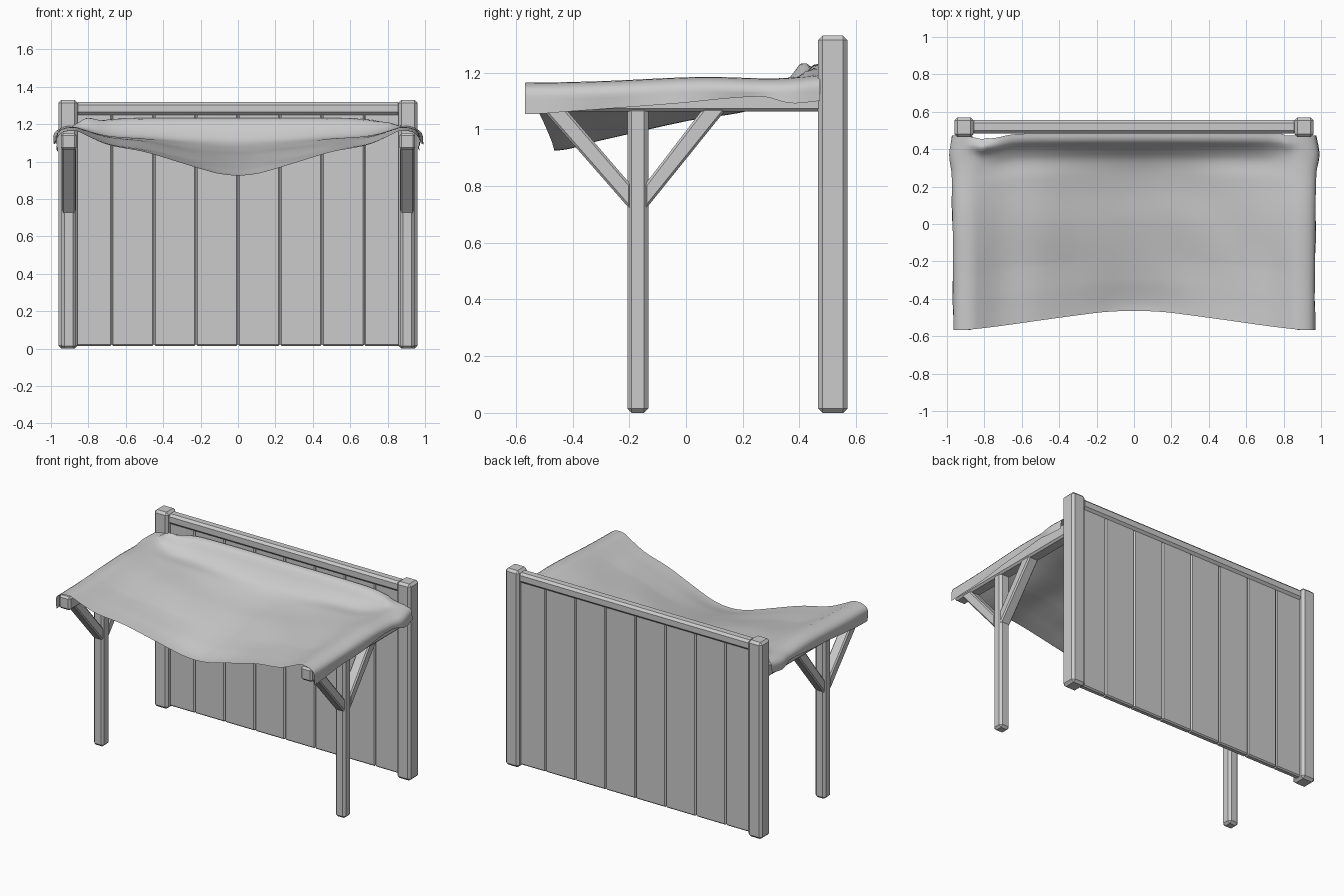
import bpy, bmesh, math

if "Cube" in bpy.data.objects:
    bpy.data.objects.remove(bpy.data.objects["Cube"])


def finish(obj, bevel):
    if bevel:
        m = obj.modifiers.new("bevel", 'BEVEL')
        m.width = bevel
        m.segments = 1
    return obj


def from_bmesh(name, bm, bevel=0.0):
    bmesh.ops.recalc_face_normals(bm, faces=bm.faces)
    mesh = bpy.data.meshes.new(name)
    bm.to_mesh(mesh)
    bm.free()
    obj = bpy.data.objects.new(name, mesh)
    bpy.context.collection.objects.link(obj)
    return finish(obj, bevel)


def box(name, x0, x1, y0, y1, z0, z1, bevel=0.012):
    bm = bmesh.new()
    bmesh.ops.create_cube(bm, size=1)
    for v in bm.verts:
        v.co = ((x0 + x1) / 2 + v.co.x * (x1 - x0),
                (y0 + y1) / 2 + v.co.y * (y1 - y0),
                (z0 + z1) / 2 + v.co.z * (z1 - z0))
    return from_bmesh(name, bm, bevel)


def prism(name, x0, x1, yz, bevel=0.008):
    bm = bmesh.new()
    face = bm.faces.new([bm.verts.new((x0, y, z)) for y, z in yz])
    new = bmesh.ops.extrude_face_region(bm, geom=[face])["geom"]
    for v in new:
        if isinstance(v, bmesh.types.BMVert):
            v.co.x = x1
    return from_bmesh(name, bm, bevel)


def curve(points, t):
    """Smooth cubic lookup through (t, value) points."""
    if t <= points[0][0]:
        return points[0][1]
    if t >= points[-1][0]:
        return points[-1][1]

    def slope(i):
        a, b = points[max(i - 1, 0)], points[min(i + 1, len(points) - 1)]
        return 0 if i == 0 else (b[1] - a[1]) / (b[0] - a[0])
    for i in range(len(points) - 1):
        (t0, a), (t1, b) = points[i], points[i + 1]
        if t <= t1:
            h = t1 - t0
            s = (t - t0) / h
            return ((2*s**3 - 3*s*s + 1) * a + (s**3 - 2*s*s + s) * h * slope(i)
                    + (3*s*s - 2*s**3) * b + (s**3 - s*s) * h * slope(i + 1))


# posts, side beams and braces, one set per side
for sx, side in ((-1, "left"), (1, "right")):
    def span(a, b):
        return sorted((sx * a, sx * b))
    box(side + "_back_post", *span(0.857, 0.96), 0.465, 0.57, 0, 1.33, 0.016)
    box(side + "_front_post", *span(0.867, 0.943), -0.207, -0.133, 0, 1.08, 0.015)
    box(side + "_beam", *span(0.863, 0.947), -0.567, 0.48, 1.062, 1.152)
    prism(side + "_front_brace", *span(0.87, 0.941),
          [(-0.195, 0.715), (-0.195, 0.805), (-0.427, 1.075), (-0.51, 1.075)])
    prism(side + "_rear_brace", *span(0.87, 0.941),
          [(-0.145, 0.715), (-0.145, 0.805), (0.062, 1.075), (0.145, 1.075)])

# back wall
box("top_rail", -0.87, 0.87, 0.485, 0.555, 1.25, 1.318, 0.015)
for i in range(8):
    x = -0.9 + i * 0.225
    box("wall_plank", x, x + 0.225, 0.5, 0.54, 0.015, 1.265, 0.008)

# cloth canopy: sagging sheet wrapped over the side beams
SAG = [(0, .925), (.18, .962), (.5, 1.03), (.71, 1.062), (.85, 1.105),
       (.92, 1.17), (.96, 1.222), (1, 1.232)]
RISE_FRONT = [(0, 0), (.1, .04), (.2, .15), (.3, .28), (.5, .53), (.7, .7), (.86, 1)]
RISE_MID = [(0, 0), (.1, .03), (.3, .2), (.5, .45), (.7, .62), (.86, 1)]
RISE_BACK = [(0, 0), (.5, 0), (.7, .2), (.86, 1)]
TOP = [(0, 1.163), (.25, 1.168), (.6, 1.183), (.85, 1.178), (1, 1.19)]
HEM = [(0, 1.053), (.15, 1.063), (.5, 1.09), (.8, 1.115), (.9, 1.092), (1, 1.1)]
OUT = [(0, .966), (.4, .968), (.8, .975), (.9, .988), (1, .972)]
FRONT = [(0, -.465), (.1, -.467), (.2, -.475), (.5, -.515), (.75, -.55), (.9, -.567)]
ROWS, COLS, WRAP = 60, 36, 10


def rise(x, v):
    """Cross-section shape, blended from front hem to basin to back hem."""
    a = curve([(0, 0), (.05, .05), (.3, 1)], v)
    b = curve([(.75, 0), (.8, .1), (.96, 1)], v)
    mid = curve(RISE_FRONT, x) * (1 - a) + curve(RISE_MID, x) * a
    return mid * (1 - b) + curve(RISE_BACK, x) * b


def cloth_point(sx, j, v):
    top, outer = curve(TOP, v), curve(OUT, v)
    if j <= COLS:
        x = 0.86 * j / COLS
        sag = curve(SAG, v)
        z = sag + (top - sag) * rise(x, v)
        # gathered folds near the back corners, soft ripples elsewhere
        lift = 0.04 if sx < 0 else 0.012
        z += lift * math.exp(-((x - .81) / .06) ** 2 - ((v - .955) / .03) ** 2)
        ripple = math.sin(9 * x * sx + 6 * v) * math.sin(7 * v + 2 * x)
        z += 0.004 * ripple * math.sin(math.pi * x / .86) * math.sin(math.pi * v)
    else:
        k = (j - COLS) / WRAP
        hem = curve(HEM, v)
        if k <= 0.6:
            a = k / 0.6 * math.pi / 2
            x = 0.86 + (outer - 0.86) * math.sin(a)
            z = top - 0.045 * (1 - math.cos(a)) + 0.006 * math.sin(2 * a)
        else:
            s = (k - 0.6) / 0.4
            x = outer + 0.004 * math.sin(14 * v + sx) * s
            z = (top - 0.045) * (1 - s) + hem * s
    y0 = curve(FRONT, x)
    y1 = 0.483 if x < 0.8 else 0.473
    if sx < 0:
        y1 -= 0.025 * math.exp(-((x - .77) / .09) ** 2)
    return (sx * x, y0 + (y1 - y0) * v, z)


bm = bmesh.new()
grid = []
for r in range(ROWS + 1):
    v = r / ROWS
    grid.append([bm.verts.new(cloth_point(-1 if j < 0 else 1, abs(j), v))
                 for j in range(-COLS - WRAP, COLS + WRAP + 1)])
for r in range(ROWS):
    for c in range(len(grid[0]) - 1):
        bm.faces.new((grid[r][c], grid[r][c + 1], grid[r + 1][c + 1], grid[r + 1][c]))
canopy = from_bmesh("cloth_canopy", bm)
for p in canopy.data.polygons:
    p.use_smooth = True
